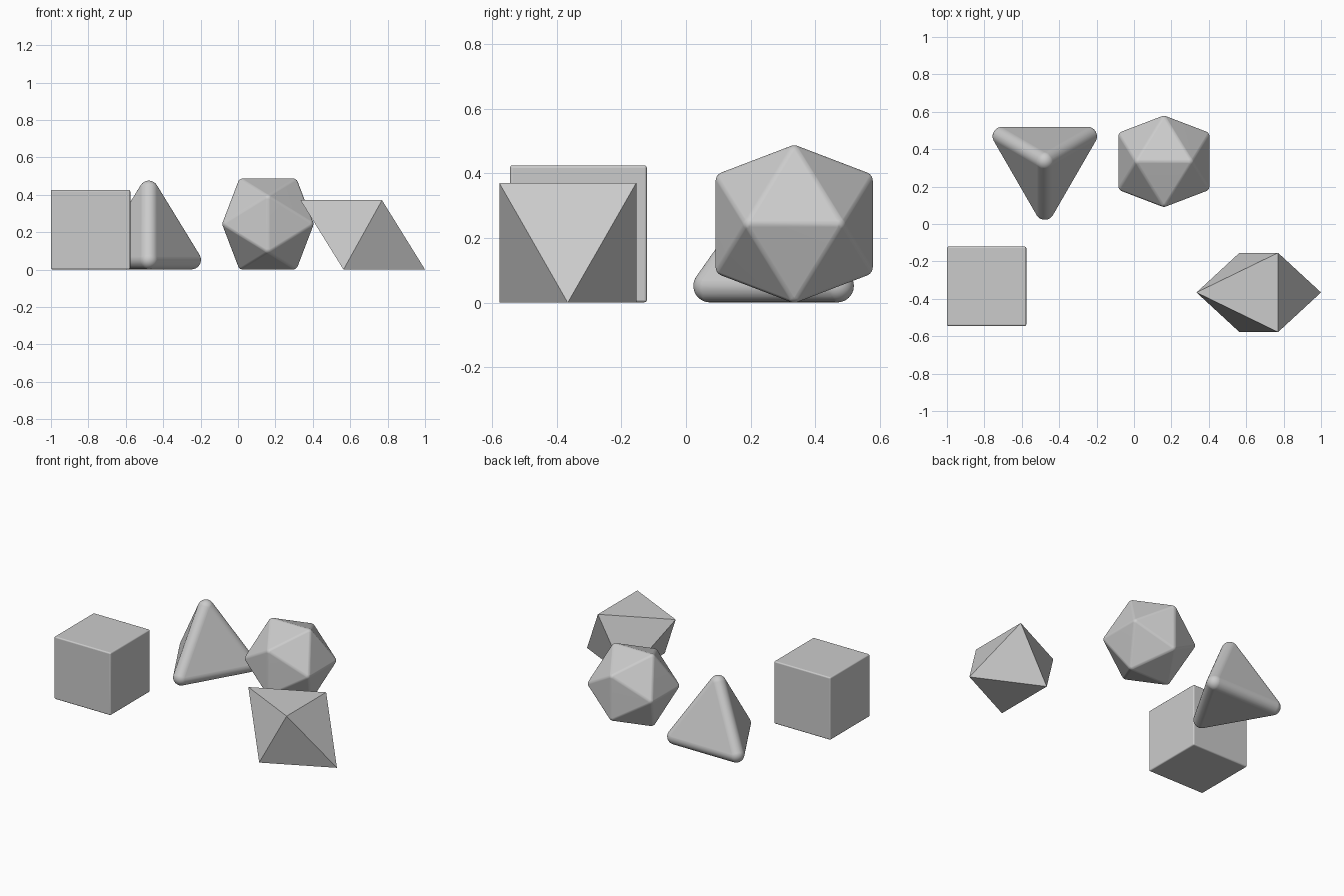
import bpy, bmesh
from math import sqrt, atan, cos, sin
from mathutils import Vector, Matrix

if "Cube" in bpy.data.objects:
    bpy.data.objects.remove(bpy.data.objects["Cube"])

PHI = (1 + sqrt(5)) / 2


def hull(points):
    """Convex hull of a point set as a clean bmesh."""
    bm = bmesh.new()
    for p in points:
        bm.verts.new(p)
    bmesh.ops.convex_hull(bm, input=bm.verts[:])
    bmesh.ops.delete(bm, geom=[v for v in bm.verts if not v.link_faces], context='VERTS')
    bmesh.ops.recalc_face_normals(bm, faces=bm.faces[:])
    return bm


def add_object(name, bm, location):
    mesh = bpy.data.meshes.new(name)
    bm.to_mesh(mesh)
    bm.free()
    obj = bpy.data.objects.new(name, mesh)
    obj.location = location
    bpy.context.collection.objects.link(obj)
    return obj


def smooth(obj):
    bpy.ops.object.select_all(action='DESELECT')
    obj.select_set(True)
    bpy.context.view_layer.objects.active = obj
    bpy.ops.object.shade_smooth_by_angle()
    mod = obj.modifiers.new("Flat faces", 'WEIGHTED_NORMAL')
    mod.keep_sharp = True


def rounded_solid(name, corners, radius, location, detail=3):
    """Polyhedron with ball corners and cylindrical edges."""
    ball = bmesh.new()
    bmesh.ops.create_icosphere(ball, subdivisions=detail, radius=1)
    dirs = [v.co.copy() for v in ball.verts]
    ball.free()
    core = hull(corners)
    points = []
    for v in core.verts:
        # face normals give exact flat faces
        normals = {tuple(round(c, 5) for c in f.normal) for f in v.link_faces}
        facing = [Vector(n).normalized() for n in normals]
        points += [v.co + d * radius for d in dirs + facing]
    core.free()
    obj = add_object(name, hull(points), location)
    smooth(obj)
    return obj


# Cube with slightly softened edges
SIDE = 0.424
bm = bmesh.new()
bmesh.ops.create_cube(bm, size=SIDE)
cube = add_object("cube", bm, (-0.788, -0.333, SIDE / 2 + 0.001))
bev = cube.modifiers.new("Soft edges", 'BEVEL')
bev.width = 0.008
bev.segments = 3
smooth(cube)

# Tetrahedron with strongly rounded edges, one corner facing front
edge, r = 0.456, 0.051
tetra = [Vector((x * edge, y * edge, z * edge)) for x, y, z in (
    (-0.5, sqrt(3) / 6, 0), (0.5, sqrt(3) / 6, 0),
    (0, -sqrt(3) / 3, 0), (0, 0, sqrt(2 / 3)))]
rounded_solid("rounded_tetrahedron", tetra, r, (-0.477, 0.337, r + 0.001), 4)

# Icosahedron from three perpendicular golden rectangles
r, half = 0.028, 0.2435
s = (half - r) / PHI
icosa = []
for a in (-s, s):
    for b in (-s * PHI, s * PHI):
        icosa += [Vector((a, 0, b)), Vector((b, a, 0)), Vector((0, b, a))]
rounded_solid("rounded_icosahedron", icosa, r, (0.16, 0.335, half))

# Sharp square bipyramid resting on one of its faces
h, c = 0.381, SIDE / 2
tilt = atan(c / h)
bipyramid = [Vector((-h, 0, 0)), Vector((h, 0, 0))]
bipyramid += [Vector((0, y, z)) for y in (-c, c) for z in (-c, c)]
bm = hull(bipyramid)
bm.transform(Matrix.Rotation(tilt, 4, 'Y'))
add_object("square_bipyramid", bm, (0.667, -0.366, c * cos(tilt)))
